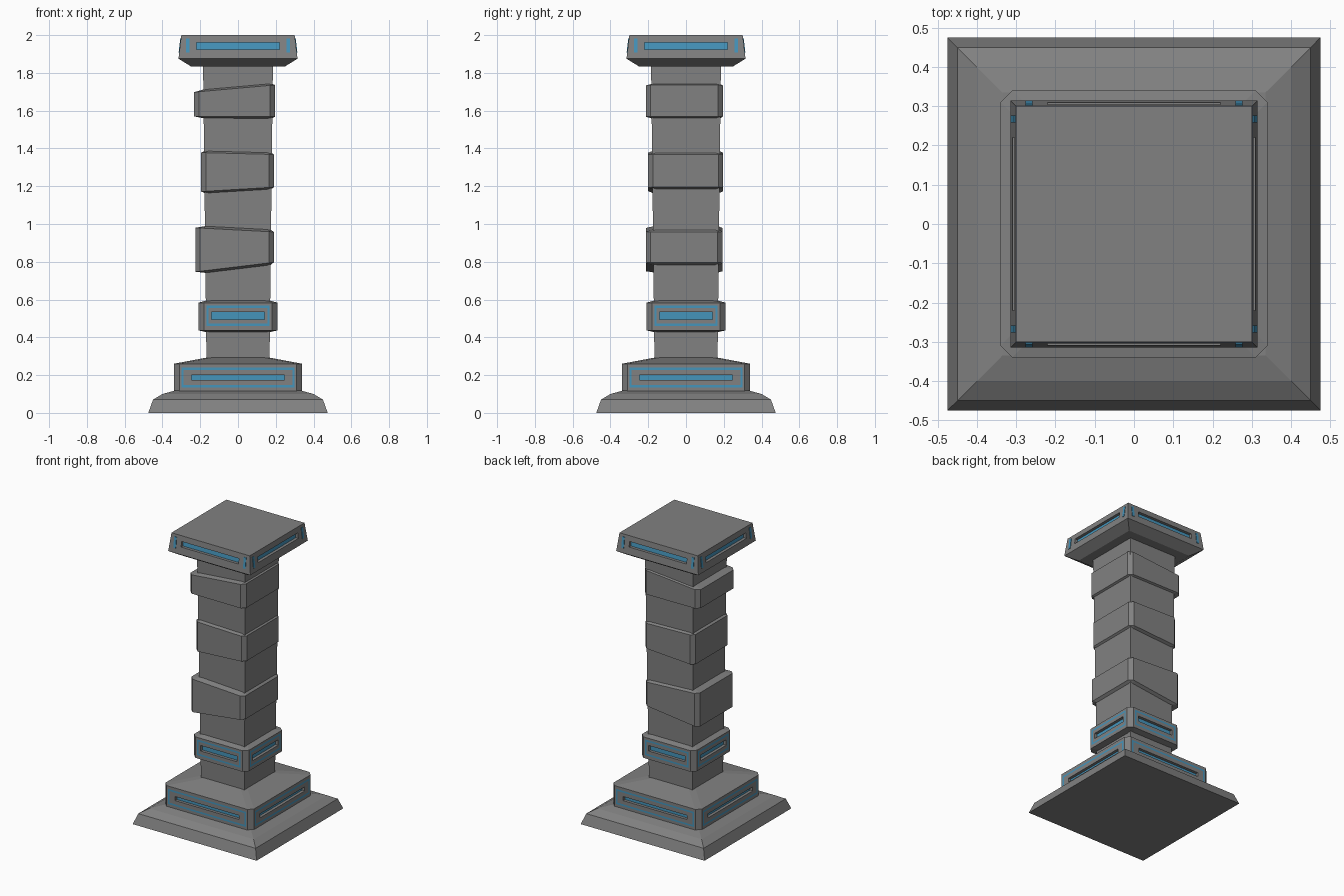
import bpy, bmesh
from mathutils import Vector, Matrix
from math import pi

if "Cube" in bpy.data.objects:
    bpy.data.objects.remove(bpy.data.objects["Cube"])


def material(name, rgb):
    m = bpy.data.materials.new(name)
    m.diffuse_color = (*rgb, 1)
    m.use_nodes = True
    m.node_tree.nodes["Principled BSDF"].inputs["Base Color"].default_value = m.diffuse_color
    return m


GREY = material("stone grey", (0.22, 0.22, 0.22))
BLUE = material("glowing blue", (0.06, 0.30, 0.50))


def rect_ring(x0, x1, y0, y1, c):
    """Counter-clockwise rectangle, corners cut by c; starts with the front side."""
    if c == 0:
        return [(x0, y0), (x1, y0), (x1, y1), (x0, y1)]
    return [(x0 + c, y0), (x1 - c, y0), (x1, y0 + c), (x1, y1 - c),
            (x1 - c, y1), (x0 + c, y1), (x0, y1 - c), (x0, y0 + c)]


def loft(bm, rings, skip=None):
    """Join rings of 3D points with quads, cap both ends, optionally leave one level's sides open."""
    vs = [[bm.verts.new(p) for p in r] for r in rings]
    n = len(vs[0])
    for k in range(len(vs) - 1):
        for i in range(n):
            if k == skip and (n == 4 or i % 2 == 0):
                continue
            j = (i + 1) % n
            bm.faces.new((vs[k][i], vs[k][j], vs[k + 1][j], vs[k + 1][i]))
    bm.faces.new(vs[0][::-1])
    bm.faces.new(vs[-1])


def finish(bm, name):
    bmesh.ops.remove_doubles(bm, verts=bm.verts, dist=0.0002)
    bmesh.ops.recalc_face_normals(bm, faces=bm.faces)
    me = bpy.data.meshes.new(name)
    bm.to_mesh(me)
    bm.free()
    me.materials.append(GREY)
    me.materials.append(BLUE)
    bpy.context.collection.objects.link(bpy.data.objects.new(name, me))


def block(name, profile, c=0, panel=None, rects=()):
    """Square block from (half width, z) levels. rects = (half width, z0, z1, depth, blue)
    nested in the four sides of level `panel`."""
    bm = bmesh.new()
    loft(bm, [[(x, y, z) for x, y in rect_ring(-h, h, -h, h, c)] for h, z in profile], panel)
    if panel is not None:
        (h0, z0), (h1, z1) = profile[panel:panel + 2]

        def corner(u, z, d):
            out = h0 + (h1 - h0) * (z - z0) / (z1 - z0)
            return Vector((u, -(out - d), z))
        for s in range(4):
            rot = Matrix.Rotation(s * pi / 2, 3, 'Z')
            a, b = h0 - c, h1 - c
            loops = [[corner(-a, z0, 0), corner(a, z0, 0), corner(b, z1, 0), corner(-b, z1, 0)]]
            for w, lo, hi, d, _ in rects:
                loops.append([corner(-w, lo, d), corner(w, lo, d), corner(w, hi, d), corner(-w, hi, d)])
            vs = [[bm.verts.new(rot @ p) for p in l] for l in loops]
            for k, (_, _, _, _, blue) in enumerate(rects):
                for i in range(4):
                    j = (i + 1) % 4
                    f = bm.faces.new((vs[k][i], vs[k][j], vs[k + 1][j], vs[k + 1][i]))
                    f.material_index = blue
            bm.faces.new(vs[-1]).material_index = 1
    finish(bm, name)


def slot(w, lo, hi):
    """Recessed slot with a blue floor."""
    return [(w, lo, hi, 0, 0), (w, lo, hi, 0.02, 0)]


def framed(w, lo, hi, t, sw, slo, shi):
    """Blue outline of thickness t around a recessed slot."""
    return [(w, lo, hi, 0, 0), (w - t, lo + t, hi - t, 0, 1)] + slot(sw, slo, shi)


# Foot and plinth
block("base_slab", [(0.475, 0), (0.45, 0.07), (0.40, 0.10), (0.335, 0.118)])
block("plinth", [(0.34, 0.112), (0.34, 0.26), (0.17, 0.292)], 0.03, 0,
      framed(0.30, 0.135, 0.24, 0.012, 0.245, 0.173, 0.201))

# Shaft and collar
block("shaft", [(0.167, 0.28), (0.185, 1.85)])
block("collar", [(0.17, 0.428), (0.21, 0.437), (0.21, 0.583), (0.172, 0.594)], 0.03, 1,
      framed(0.168, 0.46, 0.568, 0.012, 0.14, 0.495, 0.533))

# Capital with slots and end bars
block("capital", [(0.25, 1.835), (0.315, 1.875), (0.30, 2.0)], 0, 1, slot(0.22, 1.925, 1.962))
bm = bmesh.new()
for s in range(4):
    for side in (-1, 1):
        m = (Matrix.Rotation(s * pi / 2, 4, 'Z') @ Matrix.Translation((side * 0.267, -0.3075, 1.945))
             @ Matrix.Rotation(-0.119, 4, 'X') @ Matrix.Diagonal((0.018, 0.005, 0.075, 1)))
        bmesh.ops.create_cube(bm, size=1, matrix=m)
for f in bm.faces:
    f.material_index = 1
finish(bm, "capital_end_bars")


# Uneven wrapped bands: x range, y range, bottom z left/right, top z left/right
def band(name, x0, x1, y0, y1, bl, br, tl, tr):
    bm = bmesh.new()
    b, e = 0.172, 0.012

    def ring(rect, zl, zr):
        return [(x, y, zl + (zr - zl) * (x - x0) / (x1 - x0)) for x, y in rect]
    inner = rect_ring(-b, b, -b, b, 0.02)
    outer = rect_ring(x0, x1, y0, y1, 0.025)
    loft(bm, [ring(inner, bl, br), ring(outer, bl + e, br + e),
              ring(outer, tl - e, tr - e), ring(inner, tl, tr)])
    finish(bm, name)


band("lower_band", -0.225, 0.19, -0.213, 0.193, 0.735, 0.785, 0.992, 0.97)
band("middle_band", -0.195, 0.19, -0.20, 0.197, 1.16, 1.183, 1.39, 1.38)
band("upper_band", -0.232, 0.195, -0.213, 0.195, 1.558, 1.556, 1.71, 1.748)
